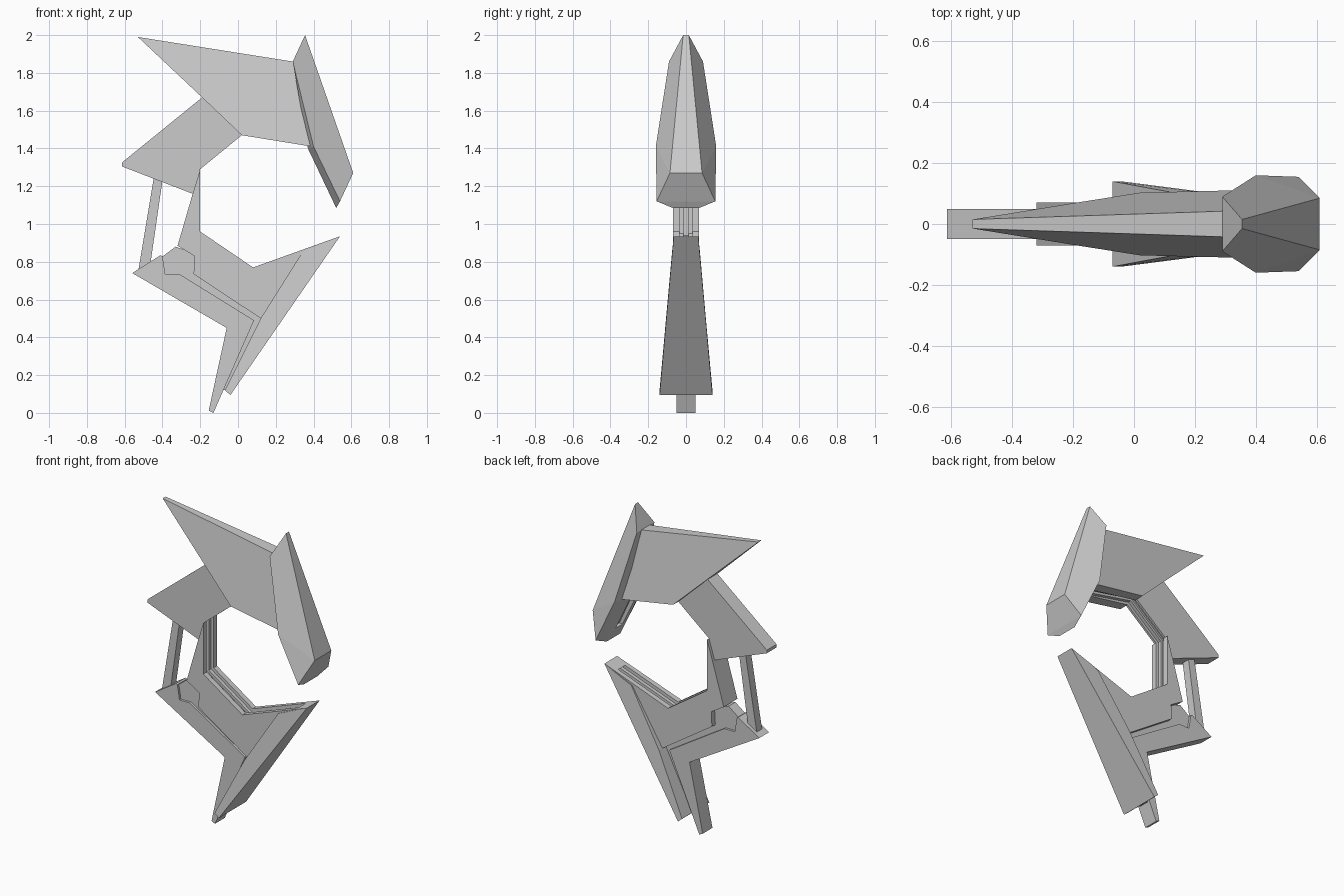
import bpy, bmesh

if "Cube" in bpy.data.objects:
    bpy.data.objects.remove(bpy.data.objects["Cube"])


def finish(name, bm):
    bmesh.ops.recalc_face_normals(bm, faces=bm.faces)
    mesh = bpy.data.meshes.new(name)
    bm.to_mesh(mesh)
    bm.free()
    ob = bpy.data.objects.new(name, mesh)
    bpy.context.collection.objects.link(ob)
    return ob


def plate(name, pts, half=None):
    """Side profile (x, z[, half thickness]) mirrored about y = 0."""
    bm = bmesh.new()
    sides = []
    for s in (-1, 1):
        sides.append([bm.verts.new((p[0], s * (p[2] if len(p) > 2 else half), p[1])) for p in pts])
    a, b = sides
    bm.faces.new(a)
    bm.faces.new(b[::-1])
    for i in range(len(pts)):
        j = (i + 1) % len(pts)
        bm.faces.new((a[i], b[i], b[j], a[j]))
    return finish(name, bm)


def hull(name, pts):
    bm = bmesh.new()
    for x, z, y in pts:
        for s in (-1, 1):
            bm.verts.new((x, s * y, z))
    bmesh.ops.convex_hull(bm, input=bm.verts)
    bmesh.ops.dissolve_limit(bm, angle_limit=0.03, verts=bm.verts, edges=bm.edges)
    return finish(name, bm)


# Upper half: tapered wing, faceted front blade, rear wing
upper_wing = plate("upper_wing", [(-.53, 1.99, .015), (.29, 1.86, .042), (.39, 1.41, .112),
                                  (.02, 1.47, .103), (-.19, 1.67, .07)])
front_blade = hull("front_blade", [(.355, 2.0, .015), (.29, 1.86, .09), (.40, 1.41, .16),
                                   (.54, 1.12, .155), (.61, 1.27, .085),
                                   (.37, 1.40, .07), (.52, 1.085, .07)])
rear_wing = plate("rear_wing", [(-.19, 1.67), (-.615, 1.325), (-.615, 1.305), (-.24, 1.16),
                                (-.2, 1.29), (.02, 1.47), (.1, 1.5)], .05)

# Rear strut joining both halves
plate("rear_strut", [(-.445, 1.25), (-.40, 1.23), (-.465, .78), (-.53, .74)], .027)

# Lower half: inner frame, recessed core, fork and flared blade
inner_frame = plate("inner_frame", [(-.2, 1.29, .07), (-.2, .96, .07), (.08, .77, .07),
                                    (.54, .935, .065), (.12, .50, .07), (-.235, .735, .07),
                                    (-.23, .83, .07), (-.32, .885, .07), (-.24, 1.16, .07)])
plate("recessed_core", [(-.33, .88), (-.22, .84), (.14, .52), (-.04, .12), (-.08, .12),
                        (.07, .48), (-.31, .72), (-.4, .72), (-.41, .82)], .035)
plate("lower_fork", [(-.56, .74), (-.06, .45), (-.155, .012), (-.13, 0), (.085, .49),
                     (-.31, .735), (-.385, .735), (-.40, .83), (-.41, .835)], .05)
lower_blade = plate("lower_blade", [(.54, .935, .065), (-.04, .095, .14), (-.07, .12, .14),
                                    (.12, .50, .105), (.34, .85, .074)])

# Stepped groove running around the inside of the ring
cx, cz = .1, 1.15
path = [(.48, 1.17), (.375, 1.40), (.02, 1.47), (-.2, 1.29), (-.2, .96), (.08, .77), (.46, .907)]
for width, depth in ((.035, 1.06), (.012, 1.11)):
    ring = [(cx + (x - cx) * k, cz + (z - cz) * k)
            for k, seq in ((depth, path), (.8, path[::-1])) for x, z in seq]
    cutter = plate("groove_cutter", ring, width)
    cutter.hide_render = True
    for ob in (upper_wing, front_blade, rear_wing, inner_frame, lower_blade):
        mod = ob.modifiers.new("groove", 'BOOLEAN')
        mod.operation = 'DIFFERENCE'
        mod.solver = 'EXACT'
        mod.object = cutter
        bpy.context.view_layer.objects.active = ob
        bpy.ops.object.modifier_apply(modifier=mod.name)
    bpy.data.objects.remove(cutter)
